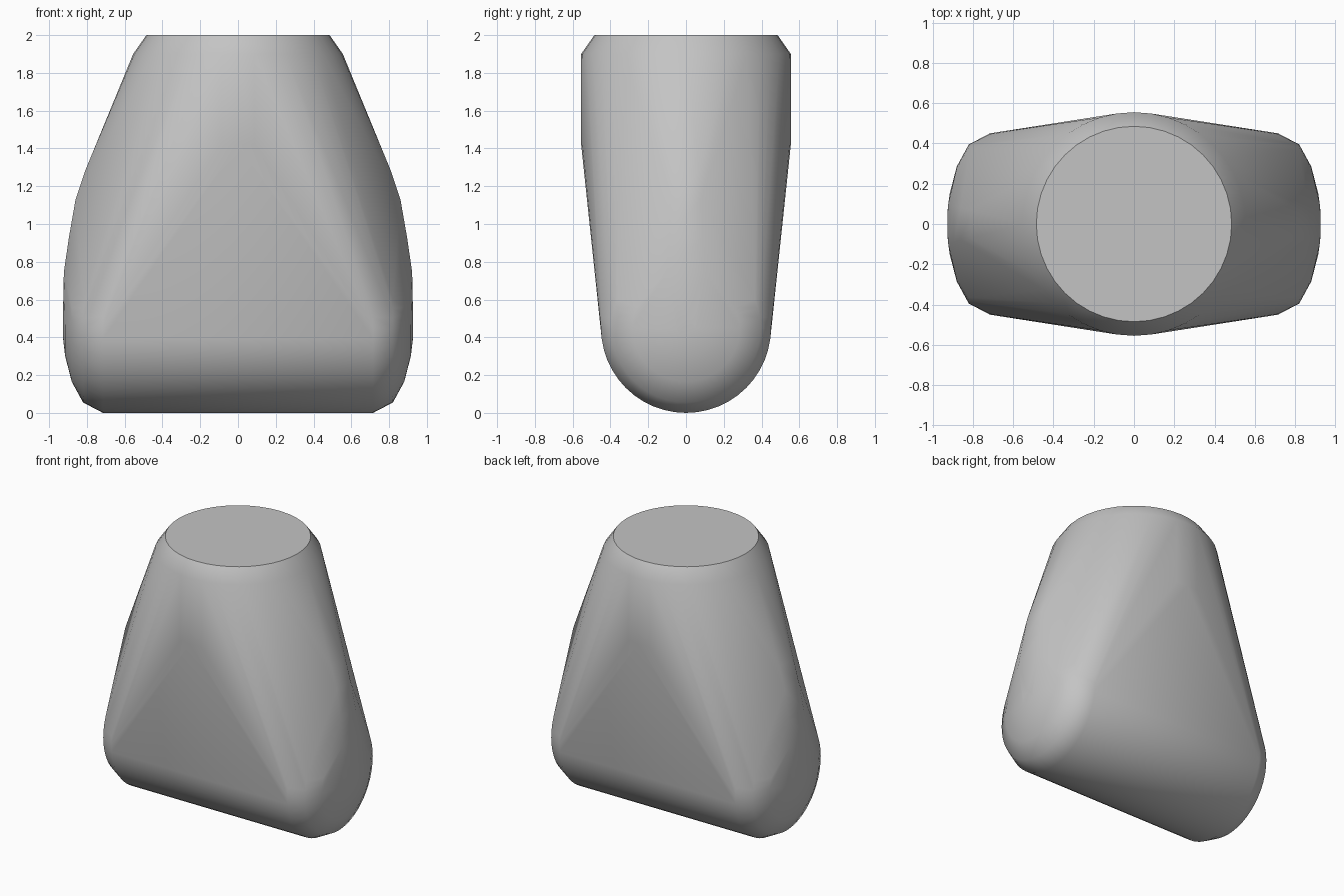
import bpy, bmesh
from math import sin, cos, pi, radians

if "Cube" in bpy.data.objects:
    bpy.data.objects.remove(bpy.data.objects["Cube"])

# Plain grey material
grey = bpy.data.materials.new("plain grey")
grey.use_nodes = True
colour = (0.55, 0.55, 0.55, 1)
grey.diffuse_color = colour
grey.node_tree.nodes["Principled BSDF"].inputs["Base Color"].default_value = colour

bm = bmesh.new()


def circle(steps):
    return [(cos(2 * pi * i / steps), sin(2 * pi * i / steps)) for i in range(steps)]


# Upright round neck with a bevelled top rim
for radius, z in [(0.555, 1.42), (0.555, 1.9), (0.485, 2.0)]:
    for c, s in circle(40):
        bm.verts.new((radius * c, radius * s, z))

# Lying barrel with domed ends
DOME = [(0.715, 0.45), (0.82, 0.395), (0.88, 0.285), (0.915, 0.15), (0.927, 0.05)]
# Narrow shoulder ridge above each dome, as x, half width, z
RIDGE = [(0.922, 0.1, 0.745), (0.895, 0.09, 0.93), (0.86, 0.08, 1.13), (0.81, 0.07, 1.28)]
for side in (-1, 1):
    for x, radius in DOME:
        for c, s in circle(48):
            bm.verts.new((side * x, radius * c, 0.45 + radius * s))
    for x, half, z in RIDGE:
        for y in (-half, 0, half):
            bm.verts.new((side * x, y, z))

# Stretch one skin over all the sections
hull = bmesh.ops.convex_hull(bm, input=bm.verts[:], use_existing_faces=False)
spare = {v for v in hull["geom_interior"] + hull["geom_unused"]
         if isinstance(v, bmesh.types.BMVert)}
bmesh.ops.delete(bm, geom=list(spare), context="VERTS")
bmesh.ops.dissolve_limit(bm, angle_limit=radians(0.3), verts=bm.verts[:], edges=bm.edges[:])
bmesh.ops.recalc_face_normals(bm, faces=bm.faces[:])

mesh = bpy.data.meshes.new("tapered_body")
bm.to_mesh(mesh)
bm.free()
mesh.materials.append(grey)
body = bpy.data.objects.new("tapered_body", mesh)
bpy.context.collection.objects.link(body)

# Smooth skin with a crisp top rim
bpy.ops.object.select_all(action="DESELECT")
body.select_set(True)
bpy.context.view_layer.objects.active = body
bpy.ops.object.shade_smooth_by_angle(angle=radians(40))
